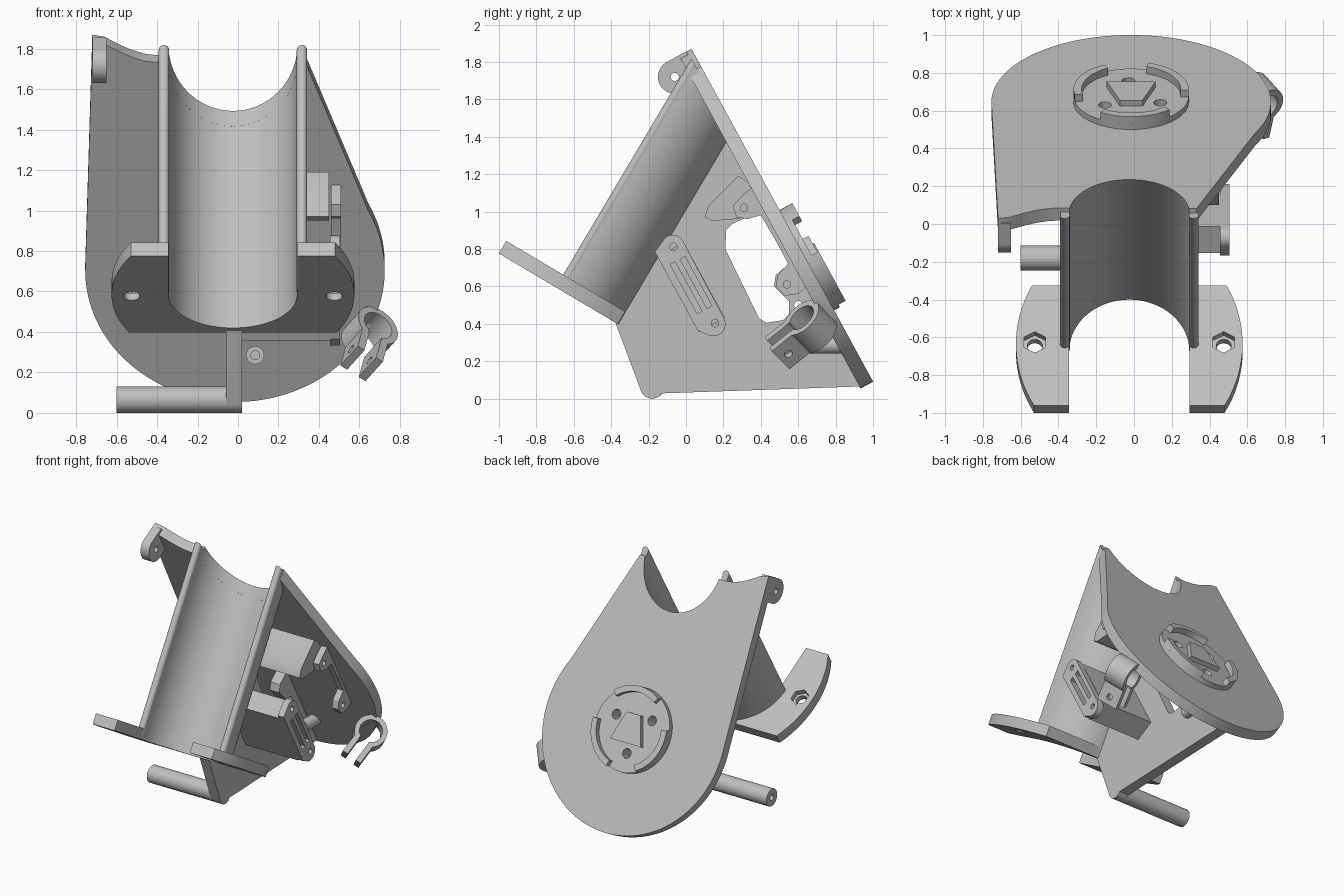
import bpy, bmesh
from math import sin, cos, radians, sqrt
from mathutils import Matrix, Vector

if "Cube" in bpy.data.objects:
    bpy.data.objects.remove(bpy.data.objects["Cube"])

grey = bpy.data.materials.new("light grey plastic")
grey.use_nodes = True
grey.diffuse_color = (0.52, 0.52, 0.52, 1)
grey.node_tree.nodes["Principled BSDF"].inputs["Base Color"].default_value = (0.52, 0.52, 0.52, 1)


def frame(origin, ex, ey):
    """Right-handed work plane: profiles lie in ex/ey and are extruded along ez."""
    ex, ey = Vector(ex).normalized(), Vector(ey).normalized()
    m = Matrix((ex, ey, ex.cross(ey))).transposed().to_4x4()
    return Matrix.Translation(origin) @ m


def prism(name, pts, lo, hi, fr):
    bm = bmesh.new()
    face = bm.faces.new([bm.verts.new((x, y, lo)) for x, y in pts])
    new = bmesh.ops.extrude_face_region(bm, geom=[face])["geom"]
    bmesh.ops.translate(bm, vec=(0, 0, hi - lo), verts=[v for v in new if isinstance(v, bmesh.types.BMVert)])
    bmesh.ops.recalc_face_normals(bm, faces=bm.faces)
    bm.transform(fr)
    mesh = bpy.data.meshes.new(name)
    bm.to_mesh(mesh)
    bm.free()
    mesh.materials.append(grey)
    ob = bpy.data.objects.new(name, mesh)
    bpy.context.collection.objects.link(ob)
    return ob


def arc(cx, cy, r, a0=0, a1=360, n=32):
    full = abs(a1 - a0) == 360
    return [(cx + r * cos(radians(a0 + (a1 - a0) * i / n)),
             cy + r * sin(radians(a0 + (a1 - a0) * i / n))) for i in range(n if full else n + 1)]


def sector(r0, r1, a0, a1, n=14):
    return arc(0, 0, r1, a0, a1, n) + arc(0, 0, r0, a1, a0, n)


def boolean(ob, other, op="DIFFERENCE"):
    """Apply a boolean and throw the helper away."""
    mod = ob.modifiers.new("bool", "BOOLEAN")
    mod.operation, mod.solver, mod.object = op, "EXACT", other
    bpy.context.view_layer.update()
    mesh = bpy.data.meshes.new_from_object(ob.evaluated_get(bpy.context.evaluated_depsgraph_get()))
    ob.modifiers.clear()
    ob.data = mesh
    bpy.data.objects.remove(other)


def cut(ob, pts, lo, hi, fr):
    boolean(ob, prism("cutter", pts, lo, hi, fr))


X = (1, 0, 0)
plate_fr = frame((-0.015, 0.646, 0.74), X, (0, -0.479, 0.878))    # ez points into the body
cradle_fr = frame((-0.025, -0.674, 0.582), X, (0, 0.86, -0.51))   # ez runs up the cradle
side_fr = frame((0, 0, 0), (0, 1, 0), (0, 0, 1))                  # ez is +x

# Sloping back plate: round bottom, tapered right side, scooped top corner
scoop = [(-0.645 + 0.27 * t, 1.275 - 0.105 * sin(radians(90 * t))) for t in (0, .15, .3, .5, .75, 1)]
outline = arc(0, 0, 0.74, 180, 387, 72) + [(0.345, 1.18)] + scoop[::-1] + [(-0.705, 1.287)]
plate = prism("back_plate", outline, 0, 0.076, plate_fr)
cut(plate, arc(0, 0, 0.318, n=64), 0.9, 1.9, cradle_fr)

# Round bayonet mount on the back face
disc = prism("mount_disc", arc(0, 0, 0.305, n=64), -0.035, 0.01, plate_fr)
for a in (-95, 25, 145):
    hole = arc(0.17 * cos(radians(a)), 0.17 * sin(radians(a)), 0.035, n=20)
    for ob in (plate, disc):
        cut(ob, hole, -0.2, 0.2, plate_fr)
for i, a in enumerate((-155, -35, 85)):
    prism(f"mount_tab_{i + 1}", sector(0.262, 0.305, a - 37, a + 37), -0.078, -0.03, plate_fr)
prism("mount_key", [(-0.13, -0.1), (0.13, -0.1), (0.06, 0.11), (-0.06, 0.11)], -0.07, -0.03, plate_fr)

# Half-round cradle, trimmed by the slope of the plate
cradle = prism("cradle", sector(0.318, 0.365, 0, 180, 48), 0, 1.75, cradle_fr)
cut(cradle, [(-2, -2), (2, -2), (2, 3), (-2, 3)], -1.5, 0.025, plate_fr)
for side, x in (("left", 0.341), ("right", -0.341)):
    lip = prism(f"cradle_lip_{side}", arc(x, 0, 0.026, n=16), 0.02, 1.75, cradle_fr)
    cut(lip, [(-2, -2), (2, -2), (2, 3), (-2, 3)], -1.5, 0.025, plate_fr)

# Bolted flange around the lower end of the cradle
rows = [-0.38 + 0.74 * i / 16 for i in range(17)]
edge = [(0.6 * sqrt(1 - (p / 0.7) ** 2), p) for p in rows]
flange = prism("flange", edge + [(-x, p) for x, p in edge[::-1]], 0, 0.078, cradle_fr)
slot = [(0.318, -0.6)] + arc(0, 0, 0.318, 0, 180, 40) + [(-0.318, -0.6)]
cut(flange, slot, -0.2, 0.2, cradle_fr)
for x in (-0.5, 0.5):
    cut(flange, arc(x, 0.01, 0.04, n=20), -0.2, 0.2, cradle_fr)
    cut(flange, arc(x, 0.01, 0.065, 30, 390, 6), 0.04, 0.2, cradle_fr)

# Central web with a large window
web_pts = [(-0.378, 0.408)] + arc(-0.18, 0.065, 0.065, 200, 300, 10) + [
    (-0.13, 0.028), (0.935, 0.065), (0.225, 1.385), (0.2, 1.385)]
web = prism("web", web_pts, -0.06, 0.02, side_fr)
window = [(0.215, 0.9), (0.25, 0.935), (0.36, 0.985), (0.4, 0.985), (0.55, 0.72), (0.48, 0.66),
          (0.47, 0.6), (0.55, 0.52), (0.55, 0.45), (0.52, 0.42), (0.43, 0.405), (0.39, 0.43), (0.21, 0.8)]
cut(web, window, -0.2, 0.2, side_fr)
cut(web, arc(0.6, 0.5, 0.022, n=16), -0.2, 0.2, side_fr)

# Side peg with a small bore
peg = prism("side_peg", arc(-0.18, 0.065, 0.065, n=40), -0.6, -0.05, side_fr)
cut(peg, arc(-0.18, 0.065, 0.022, n=16), -0.7, -0.4, side_fr)

# Hinge lug on the top corner
dy, dz = 0.878 * 0.12, 0.479 * 0.12
lug_arc = arc(-0.06, 1.72, 0.09, 119, 299, 24)
ends = [(lug_arc[k][0] + dy, lug_arc[k][1] + dz) for k in (-1, 0)]
lug = prism("hinge_lug", lug_arc + ends, -0.72, -0.65, side_fr)
cut(lug, arc(-0.06, 1.72, 0.022, n=16), -1, 0, side_fr)

# Slotted electronics bracket beside the web
bracket_fr = frame((0, 0.045, 0.605), (0, 0.479, -0.878), (0, 0.878, 0.479))
bracket = prism("side_bracket", [(-0.23, -0.1), (0.23, -0.1), (0.23, 0.06), (-0.23, 0.06)],
                0.01, 0.46, bracket_fr)
for y in (-0.06, 0.0):
    cut(bracket, [(-0.16, y), (0.14, y), (0.14, y + 0.03), (-0.16, y + 0.03)], 0.1, 0.6, bracket_fr)
ear_plate = prism("bracket_face", arc(-0.24, 0.0, 0.06, 90, 200, 12) + [(-0.26, -0.1), (0.22, -0.1)]
                  + arc(0.23, -0.01, 0.065, -60, 90, 14), 0.455, 0.505, bracket_fr)
for x in (-0.235, 0.23):
    cut(ear_plate, arc(x, 0, 0.02, n=16), 0.3, 0.6, bracket_fr)
for y in (-0.06, 0.0):
    cut(ear_plate, [(-0.16, y), (0.14, y), (0.14, y + 0.03), (-0.16, y + 0.03)], 0.3, 0.6, bracket_fr)

# Block above the window and the strip that follows the plate
prism("upper_block", [(0.1, 0.97), (0.12, 1.03), (0.28, 1.19), (0.33, 1.16), (0.4, 1.02),
                      (0.38, 0.99), (0.27, 0.96), (0.14, 0.95)], 0.01, 0.45, side_fr)
strip = prism("mount_strip", [(0.355, 1.13), (0.3, 1.085), (0.25, 1.03), (0.27, 0.97), (0.33, 0.96),
                              (0.4, 0.98), (0.5, 0.81), (0.545, 0.72), (0.49, 0.66), (0.48, 0.6),
                              (0.53, 0.55), (0.6, 0.56), (0.645, 0.6)], 0.46, 0.51, side_fr)
for y, z in ((0.31, 1.02), (0.54, 0.61)):
    cut(strip, arc(y, z, 0.02, n=16), 0.3, 0.7, side_fr)

# Small bored stud on the inner face of the plate
stud_fr = frame((0.085, 0.66, 0.285), X, (0, 0, 1))
stud = prism("plate_stud", arc(0, 0, 0.045, n=20), -0.2, 0, stud_fr)
cut(stud, arc(0, 0, 0.022, n=16), -0.08, 0.1, stud_fr)

# Split clamp ring on the edge of the plate
axis = Vector((0.45, -0.5, 0.5)).normalized()
down = Vector((-0.3, -0.6, -0.75))
down = (down - axis * down.dot(axis)).normalized()
clamp_fr = frame((0.65, 0.665, 0.385), down, axis.cross(down))
prism("clamp_ring", sector(0.08, 0.115, 25, 335, 40), -0.08, 0.08, clamp_fr)
for i, y in enumerate((-0.075, 0.035)):
    arm = prism(f"clamp_arm_{i + 1}", [(0.085, y), (0.23, y), (0.23, y + 0.04), (0.085, y + 0.04)],
                -0.08, 0.08, clamp_fr)
    bolt_fr = clamp_fr @ Matrix.Rotation(radians(90), 4, "X")
    cut(arm, arc(0.175, 0, 0.022, n=16), -0.3, 0.3, bolt_fr)

# Smooth the round walls, keep the edges sharp
bpy.ops.object.select_all(action="DESELECT")
for ob in bpy.context.collection.objects:
    if ob.type == "MESH" and ob.data.materials and ob.data.materials[0] == grey:
        ob.select_set(True)
        bpy.context.view_layer.objects.active = ob
bpy.ops.object.shade_smooth_by_angle(angle=radians(30))
